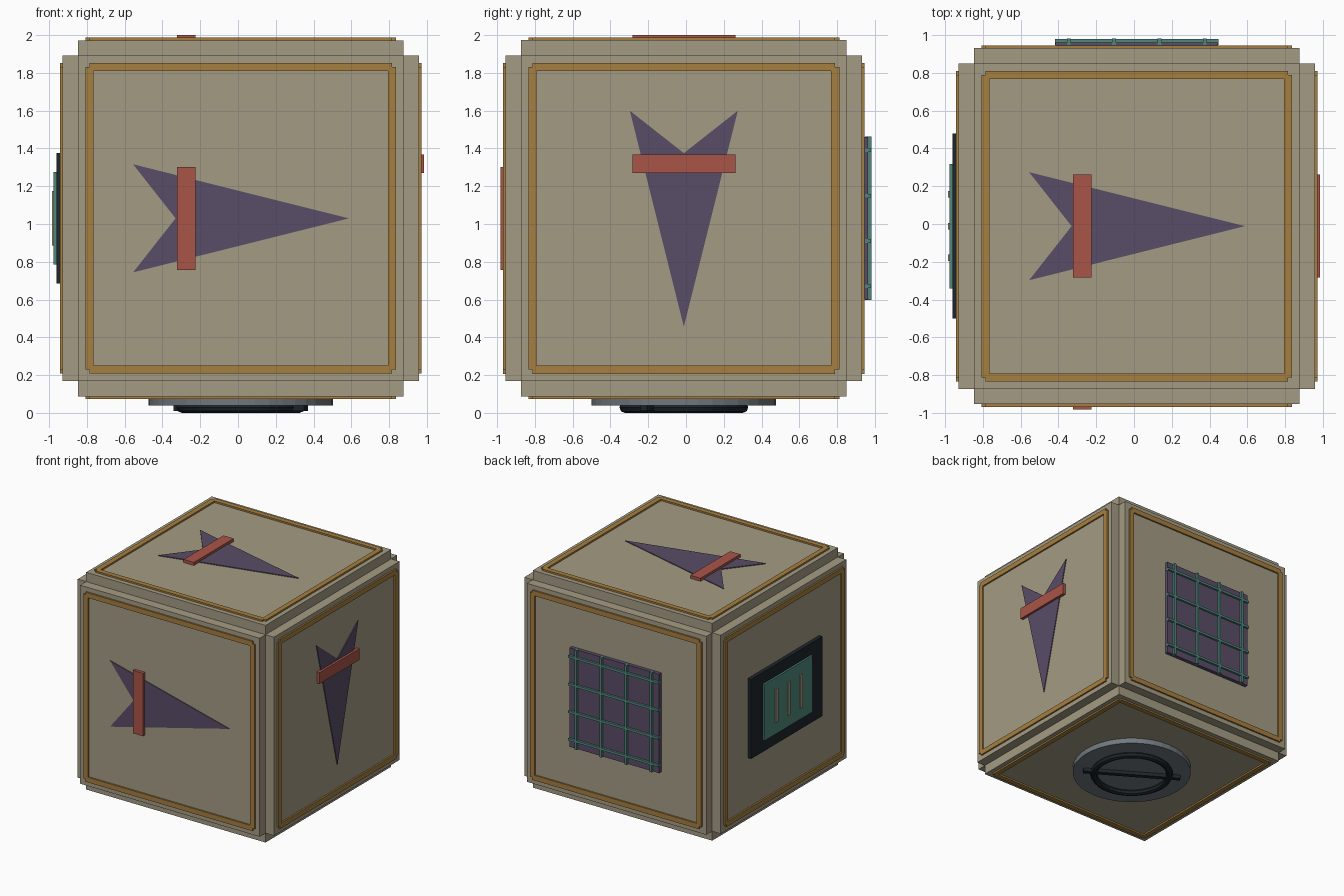
import bpy, bmesh, math
from mathutils import Matrix, Vector

if "Cube" in bpy.data.objects:
    bpy.data.objects.remove(bpy.data.objects["Cube"])

CENTRE = Vector((0.0145, -0.0115, 1.03))
FACE = 0.943      # distance from centre to each panel face
CORE = 0.862      # half size of the inner cube


def material(name, r, g, b):
    m = bpy.data.materials.new(name)
    m.diffuse_color = (r, g, b, 1)
    m.use_nodes = True
    m.node_tree.nodes["Principled BSDF"].inputs["Base Color"].default_value = m.diffuse_color
    return m


TAN = material("tan", 0.37, 0.33, 0.23)
GOLD = material("gold", 0.38, 0.21, 0.05)
PURPLE = material("purple", 0.10, 0.075, 0.135)
RED = material("red", 0.40, 0.09, 0.065)
TEAL = material("teal", 0.08, 0.24, 0.20)
BLACK = material("black", 0.012, 0.018, 0.025)
STEEL = material("steel", 0.16, 0.19, 0.21)


def frame(u, v):
    """Face frame: u and v lie in the face, n = u x v points outward."""
    u, v = Vector(u), Vector(v)
    m = Matrix((u, v, u.cross(v))).transposed().to_4x4()
    return Matrix.Translation(CENTRE) @ m


FRONT = frame((1, 0, 0), (0, 0, 1))
RIGHT = frame((0, 0, -1), (0, -1, 0)) if Vector((0, 0, -1)).cross(Vector((0, -1, 0))).x > 0 \
    else frame((0, 0, -1), (0, 1, 0))
TOP = frame((1, 0, 0), (0, 1, 0))
BACK = frame((-1, 0, 0), (0, 0, 1))
LEFT = frame((0, -1, 0), (0, 0, 1))
BOTTOM = frame((1, 0, 0), (0, -1, 0))


def finish(name, bm, mat, matrix):
    bm.transform(matrix)
    bmesh.ops.recalc_face_normals(bm, faces=bm.faces)
    me = bpy.data.meshes.new(name)
    bm.to_mesh(me)
    bm.free()
    me.materials.append(mat)
    ob = bpy.data.objects.new(name, me)
    bpy.context.collection.objects.link(ob)
    return ob


def add_box(bm, u, v, hu, hv, n0, n1, turn=0):
    m = (Matrix.Rotation(turn, 4, 'Z') @ Matrix.Translation((u, v, (n0 + n1) / 2))
         @ Matrix.Diagonal((2 * hu, 2 * hv, n1 - n0, 1)))
    bmesh.ops.create_cube(bm, size=1, matrix=m)


def boxes(name, mat, side, items):
    bm = bmesh.new()
    for it in items:
        add_box(bm, *it)
    return finish(name, bm, mat, side)


# Body: cube with each face pushed out, leaving stepped edges
bm = bmesh.new()
bmesh.ops.create_cube(bm, size=2 * CORE)
for f in bmesh.ops.extrude_discrete_faces(bm, faces=bm.faces[:])["faces"]:
    f.normal_update()
    axis = f.calc_center_median().normalized()
    bmesh.ops.translate(bm, verts=f.verts, vec=axis * (FACE - CORE))
finish("cube_body", bm, TAN, Matrix.Translation(CENTRE))

# Gold trim: four bars on every face, corners left notched
sides = {"front": FRONT, "right": RIGHT, "top": TOP,
         "back": BACK, "left": LEFT, "bottom": BOTTOM}
for label, side in sides.items():
    bars = []
    for s in (-1, 1):
        bars.append((0, s * 0.801, 0.801, 0.022, 0.93, 0.957))
        bars.append((s * 0.801, 0, 0.022, 0.801, 0.93, 0.957))
    boxes(label + "_trim", GOLD, side, bars)

# Dart and cross bar on front, right and top
for label in ("front", "right", "top"):
    bm = bmesh.new()
    outline = [(-0.57, 0.286), (-0.345, 0), (-0.57, -0.286), (0.573, 0)]
    face = bm.faces.new([bm.verts.new((u, v, 0.935)) for u, v in outline])
    ext = bmesh.ops.extrude_face_region(bm, geom=[face])["geom"]
    bmesh.ops.translate(bm, vec=(0, 0, 0.015),
                        verts=[g for g in ext if isinstance(g, bmesh.types.BMVert)])
    finish(label + "_dart", bm, PURPLE, sides[label])
    boxes(label + "_dart_band", RED, sides[label],
          [(-0.288, 0, 0.049, 0.273, 0.93, 0.97)])

# Back: square panel with a lattice
boxes("back_panel", PURPLE, BACK, [(0, 0, 0.43, 0.43, 0.93, 0.974)])
lattice = []
for p in (-0.36, -0.12, 0.12, 0.36):
    lattice.append((p, 0, 0.01, 0.432, 0.96, 0.993))
    lattice.append((0, p, 0.432, 0.01, 0.96, 0.992))
boxes("back_lattice", TEAL, BACK, lattice)

# Left: dark plate, teal plate and three ribs
boxes("left_plate", BLACK, LEFT, [(0, 0, 0.49, 0.345, 0.93, 0.976)])
boxes("left_screen", TEAL, LEFT, [(0, 0, 0.33, 0.245, 0.96, 0.992)])
boxes("left_ribs", TAN, LEFT,
      [(u, 0, 0.017, 0.145, 0.98, 1.0) for u in (-0.168, 0, 0.168)])

# Bottom: disc, ring and diagonal bar
bm = bmesh.new()
bmesh.ops.create_cone(bm, cap_ends=True, segments=40, radius1=0.488, radius2=0.488,
                      depth=0.06, matrix=Matrix.Translation((0, 0, 0.96)))
finish("bottom_disc", bm, STEEL, BOTTOM)

bm = bmesh.new()
N, K = 40, 8
rings = []
for i in range(N):
    a = 2 * math.pi * i / N
    ring = []
    for k in range(K):
        b = 2 * math.pi * k / K
        r = 0.312 + 0.029 * math.cos(b)
        ring.append(bm.verts.new((r * math.cos(a), r * math.sin(a),
                                  1.001 + 0.029 * math.sin(b))))
    rings.append(ring)
for i in range(N):
    p, q = rings[i], rings[(i + 1) % N]
    for k in range(K):
        bm.faces.new((p[k], q[k], q[(k + 1) % K], p[(k + 1) % K]))
finish("bottom_ring", bm, BLACK, BOTTOM)
# the bottom frame flips y, so a positive turn runs toward -x, +y
boxes("bottom_bar", BLACK, BOTTOM,
      [(0, 0, 0.405, 0.02, 0.98, 1.02, math.radians(31.5))])
